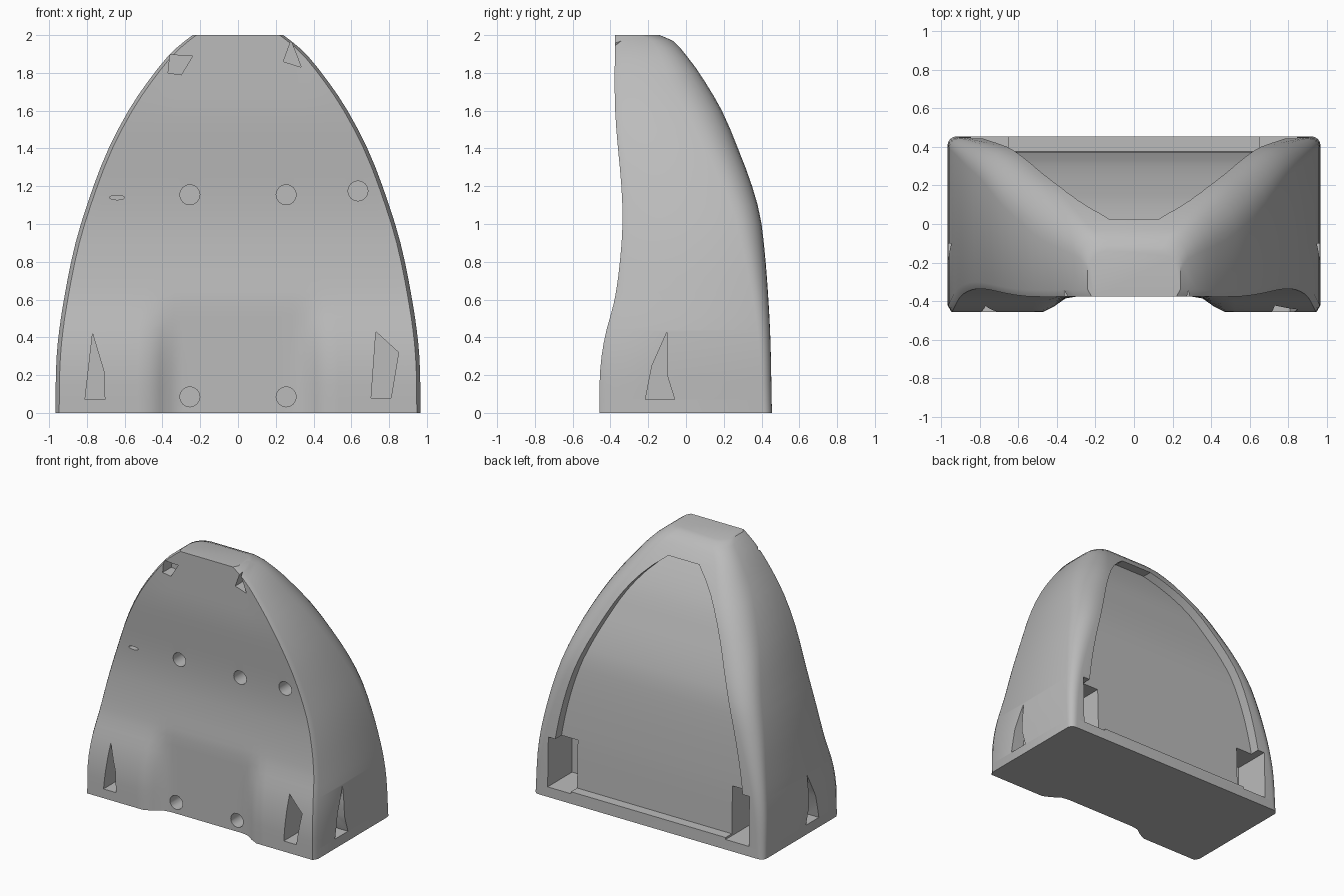
import bpy, bmesh, math

if "Cube" in bpy.data.objects:
    bpy.data.objects.remove(bpy.data.objects["Cube"])

grey = bpy.data.materials.new("plain grey")
grey.diffuse_color = (0.5, 0.5, 0.5, 1)
grey.use_nodes = True
grey.node_tree.nodes["Principled BSDF"].inputs["Base Color"].default_value = grey.diffuse_color


def curve(points, z):
    """Smooth interpolation through (z, value) pairs."""
    n = len(points)
    for i in range(n - 1):
        (z0, v0), (z1, v1) = points[i], points[i + 1]
        if z <= z1 or i == n - 2:
            t = min(max((z - z0) / (z1 - z0), 0), 1)
            a, b = points[max(i - 1, 0)], points[min(i + 2, n - 1)]
            m0 = (v1 - a[1]) / (z1 - a[0]) * (z1 - z0)
            m1 = (b[1] - v0) / (b[0] - z0) * (z1 - z0)
            return ((2*t**3 - 3*t**2 + 1) * v0 + (t**3 - 2*t**2 + t) * m0
                    + (3*t**2 - 2*t**3) * v1 + (t**3 - t**2) * m1)


# Profiles by height
HALF_WIDTH = [(0, .967), (.3, .96), (.55, .93), (.9, .86), (1.2, .765), (1.4, .685),
              (1.6, .58), (1.75, .48), (1.9, .36), (1.97, .28), (2, .24)]
FRONT = [(0, -.457), (.22, -.455), (.4, -.43), (.6, -.378), (.8, -.35), (1, -.336),
         (1.2, -.342), (1.4, -.36), (1.6, -.375), (2, -.38)]
BACK = [(0, .455), (.5, .442), (1, .4), (1.2, .35), (1.4, .275), (1.6, .19),
        (1.8, .07), (1.9, -.005), (1.97, -.07), (2, -.14)]
ROUND_X = [(0, .05), (.5, .08), (1, .14), (1.6, .17), (2, .1)]
ROUND_Y = [(0, .045), (.5, .07), (1, .13), (1.7, .19), (2, .1)]
OPENING = [(.09, .82), (.43, .79), (.75, .73), (1.05, .64), (1.4, .49),
           (1.6, .38), (1.75, .26), (1.86, .13)]


def front_y(x, z):
    """Front surface, with the shallow channel at the bottom centre."""
    y = curve(FRONT, z)
    t = min(max((abs(x) - .32) / .16, 0), 1)
    t = t * t * (3 - 2 * t)
    return y * t + max(y, -.376) * (1 - t)


def loft(name, rings):
    """Skin a stack of equal rings and close both ends."""
    bm = bmesh.new()
    rows = [[bm.verts.new(p) for p in ring] for ring in rings]
    n = len(rows[0])
    for a, b in zip(rows, rows[1:]):
        for i in range(n):
            j = (i + 1) % n
            bm.faces.new((a[i], a[j], b[j], b[i]))
    bm.faces.new(rows[0][::-1])
    bm.faces.new(rows[-1])
    bmesh.ops.recalc_face_normals(bm, faces=bm.faces)
    mesh = bpy.data.meshes.new(name)
    bm.to_mesh(mesh)
    bm.free()
    mesh.materials.append(grey)
    ob = bpy.data.objects.new(name, mesh)
    bpy.context.collection.objects.link(ob)
    return ob


def body_ring(z):
    w, yb = curve(HALF_WIDTH, z), curve(BACK, z)
    rx, ry = curve(ROUND_X, z), curve(ROUND_Y, z)
    wf = w - .02
    ring = []
    for i in range(33):
        x = -wf + 2 * wf * i / 32
        ring.append((x, front_y(x, z), z))
    side = [(w, front_y(w, z) + .035, z)]
    for k in range(7):
        a = math.pi / 2 * k / 6
        side.append((w - rx + rx * math.cos(a), yb - ry + ry * math.sin(a), z))
    return ring + side + [(-x, y, h) for x, y, h in reversed(side)]


# Domed body
heights = [0, .07, .15, .22, .3, .37, .44, .51, .58, .64, .72, .8, .9, 1, 1.1, 1.2, 1.3,
           1.4, 1.5, 1.6, 1.68, 1.75, 1.82, 1.88, 1.93, 1.97, 1.99, 2]
body = loft("domed_body", [body_ring(z) for z in heights])


def cut(tool):
    mod = body.modifiers.new("cut", 'BOOLEAN')
    mod.operation, mod.solver, mod.object = 'DIFFERENCE', 'EXACT', tool
    bpy.context.view_layer.objects.active = body
    bpy.ops.object.modifier_apply(modifier=mod.name)
    bpy.data.objects.remove(tool, do_unlink=True)


def prism(points, axis, start, end):
    """Outline extruded along x or y."""
    def place(p, d):
        return (d, p[0], p[1]) if axis == 'x' else (p[0], d, p[1])
    return loft("cutter", [[place(p, d) for p in points] for d in (start, end)])


# Large recess in the back, floor parallel to the curved back
rings = []
for i in range(25):
    z = .09 + (1.86 - .09) * i / 24
    o, floor = curve(OPENING, z), curve(BACK, z) - .075
    rings.append([(-o, floor, z), (o, floor, z), (o, .8, z), (-o, .8, z)])
cut(loft("cutter", rings))

# Corner pockets in the back, and notches in both sides
for s in (-1, 1):
    cut(prism([(s*.65, .075), (s*.845, .075), (s*.845, .45), (s*.65, .45)], 'y', .16, .7))
    cut(prism([(-.215, .072), (-.06, .072), (-.1, .2), (-.1, .43), (-.18, .25)],
              'x', s * .87, s * 1.1))

# Tapered front slots
cut(prism([(-.81, .07), (-.77, .42), (-.71, .22), (-.705, .07)], 'y', -.25, -.7))
cut(prism([(.705, .08), (.73, .43), (.85, .32), (.81, .08)], 'y', -.25, -.7))

# Top fixing notches
cut(prism([(-.37, 1.80), (-.30, 1.79), (-.24, 1.89), (-.36, 1.895)], 'y', -.27, -.6))
cut(prism([(.24, 1.86), (.335, 1.83), (.28, 1.97)], 'y', -.27, -.6))

# Round blind holes in the front
for x, z, rx, rz in [(-.255, .085, .053, .053), (.255, .085, .053, .053),
                     (-.255, 1.155, .053, .053), (.255, 1.155, .053, .053),
                     (.635, 1.175, .053, .053), (-.64, 1.14, .04, .012)]:
    ring = [(x + rx * math.cos(k * math.pi / 8), z + rz * math.sin(k * math.pi / 8))
            for k in range(16)]
    cut(prism(ring, 'y', -.2, -.7))

# Smooth shading with crisp rims
bpy.ops.object.select_all(action='DESELECT')
body.select_set(True)
bpy.context.view_layer.objects.active = body
bpy.ops.object.shade_smooth_by_angle(angle=math.radians(30))
